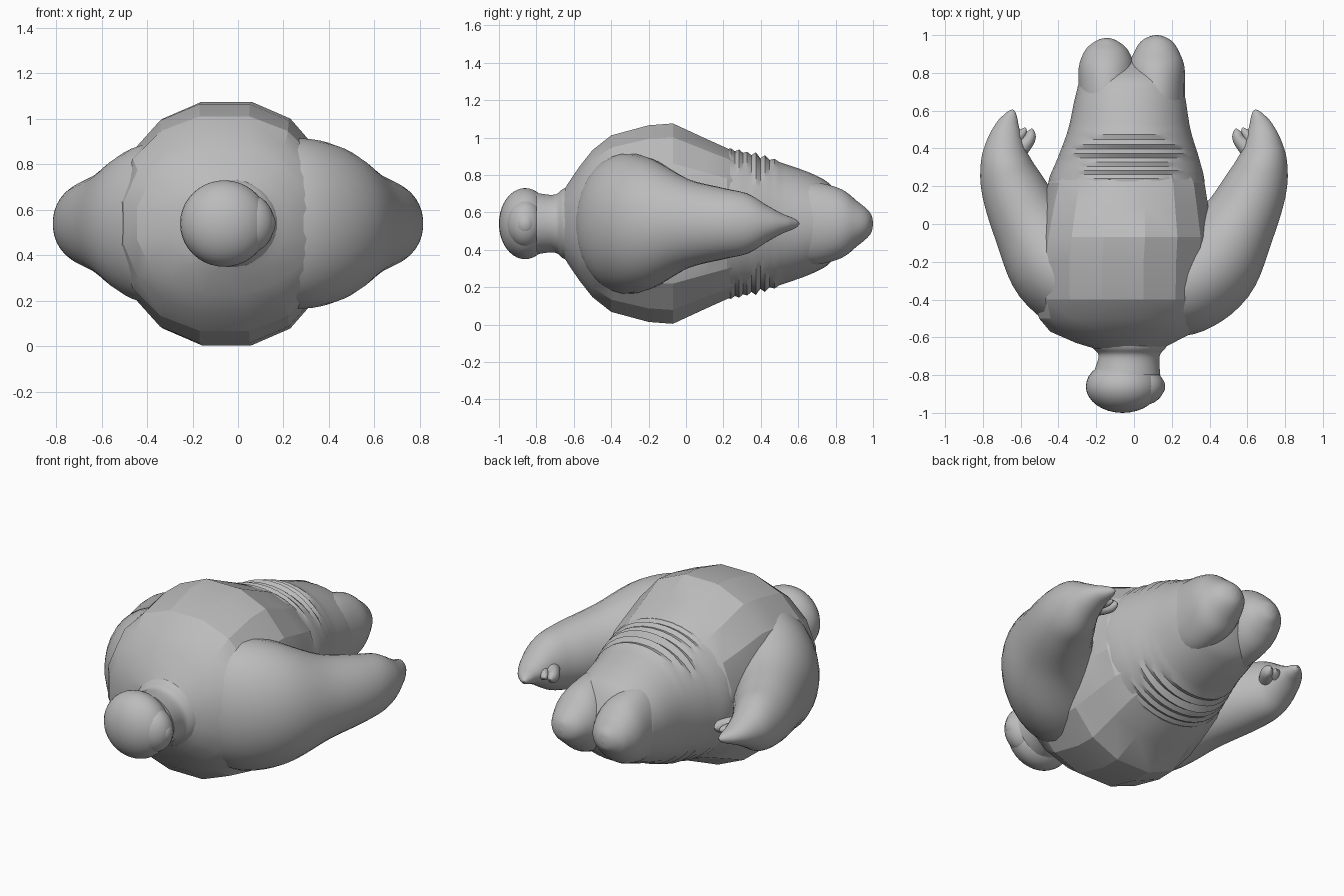
import bpy, bmesh, math, random
from mathutils import Vector

cube = bpy.data.objects.get("Cube")
if cube:
    bpy.data.objects.remove(cube)
random.seed(4)
MID = 0.54  # height of the body axis

grey = bpy.data.materials.new("plain_grey")
grey.use_nodes = True
grey.diffuse_color = (0.5, 0.5, 0.5, 1)
grey.node_tree.nodes["Principled BSDF"].inputs["Base Color"].default_value = (0.5, 0.5, 0.5, 1)


def finish(name, bm, angle):
    bmesh.ops.recalc_face_normals(bm, faces=bm.faces[:])
    mesh = bpy.data.meshes.new(name)
    bm.to_mesh(mesh)
    bm.free()
    mesh.materials.append(grey)
    ob = bpy.data.objects.new(name, mesh)
    bpy.context.collection.objects.link(ob)
    bpy.ops.object.select_all(action='DESELECT')
    ob.select_set(True)
    bpy.context.view_layer.objects.active = ob
    bpy.ops.object.shade_smooth_by_angle(angle=math.radians(angle))
    return ob


def smooth_rows(rows, steps):
    """Catmull-Rom interpolation of every column."""
    pts = [rows[0]] + rows + [rows[-1]]
    out = []
    for a, b, c, d in zip(pts, pts[1:], pts[2:], pts[3:]):
        for s in range(steps):
            t = s / steps
            out.append([0.5 * (2 * q + (r - p) * t + (2 * p - 5 * q + 4 * r - u) * t ** 2
                               + (3 * q - p - 3 * r + u) * t ** 3)
                        for p, q, r, u in zip(a, b, c, d)])
    return out + [rows[-1]]


def fullness(value, power):
    return math.copysign(abs(value) ** power, value)


def loft(name, rows, steps=5, sides=32, angle=35, side=1, folds=None, power=1, turn=False):
    """Rows are x, y, half width, half height; rings turn with the path if asked."""
    rows = smooth_rows(rows, steps)
    bm = bmesh.new()
    rings = []
    for i, (x, y, w, h) in enumerate(rows):
        across = Vector((1, 0, 0))
        if turn:
            a, b = rows[max(i - 1, 0)], rows[min(i + 1, len(rows) - 1)]
            across = Vector((b[1] - a[1], a[0] - b[0], 0)).normalized()
        if folds and folds[0] < y < folds[1]:
            h *= 1 + random.uniform(0.01, 0.04) * (1 if i % 2 else -1)
        ring = []
        for k in range(sides):
            t = math.tau * (k + 0.5) / sides
            p = Vector((x, y, MID)) + across * w * fullness(math.cos(t), power)
            p.z += h * fullness(math.sin(t), power)
            p.x *= side
            ring.append(bm.verts.new(p))
        rings.append(ring)
    for r, s in zip(rings, rings[1:]):
        for k in range(sides):
            n = (k + 1) % sides
            bm.faces.new((r[k], r[n], s[n], s[k]))
    bm.faces.new(rings[0])
    bm.faces.new(rings[-1])
    return finish(name, bm, angle)


def ball(name, centre, size):
    bm = bmesh.new()
    bmesh.ops.create_uvsphere(bm, u_segments=32, v_segments=20, radius=1)
    for v in bm.verts:
        v.co = Vector(c + s * q for c, s, q in zip(centre, size, v.co))
    return finish(name, bm, 40)


# Faceted belly
loft("belly", [(-.03, -.66, .18, .17), (-.05, -.63, .26, .22), (-.06, -.57, .39, .31),
               (-.06, -.5, .45, .4), (-.06, -.4, .475, .48), (-.06, -.2, .48, .535),
               (-.05, -.07, .475, .545), (-.045, .1, .445, .465), (-.04, .22, .42, .41),
               (-.03, .3, .36, .36)],
     steps=1, sides=16, angle=20, power=.9)

# Folded waist and hips
loft("hips", [(-.04, .1, .4, .42), (-.04, .22, .415, .4), (-.03, .35, .375, .375),
              (-.025, .5, .325, .33), (-.02, .68, .29, .265), (-.015, .78, .255, .2),
              (-.01, .86, .12, .06)], steps=6, sides=40, folds=(.24, .5), power=.96)

# Stubby legs
for name, x, tip in (("right_leg", -.145, .985), ("left_leg", .12, 1.0)):
    loft(name, [(x, .55, .15, .22), (x, .7, .15, .22), (x, .83, .148, .185),
                (x, .91, .12, .125), (x, tip - .035, .085, .08),
                (x, tip - .008, .04, .045), (x, tip, .004, .004)])

# Arms with tapering hand, thumb and finger
for name, s in (("right", -1), ("left", 1)):
    loft(name + "_arm", [(.1, -.37, .23, .33), (.25, -.32, .275, .375), (.41, -.2, .27, .345),
                         (.55, 0, .205, .24), (.645, .2, .168, .19), (.68, .33, .134, .16),
                         (.682, .43, .1, .1), (.67, .51, .068, .055), (.655, .56, .042, .035),
                         (.645, .59, .022, .02), (.64, .605, .004, .004)], side=s, turn=True)
    loft(name + "_thumb", [(.62, .38, .05, .05), (.56, .44, .035, .04), (.545, .48, .025, .03),
                           (.54, .505, .004, .004)], sides=16, side=s, turn=True)
    loft(name + "_finger", [(.66, .4, .05, .06), (.61, .46, .03, .035),
                            (.585, .49, .02, .02), (.575, .51, .004, .004)],
         sides=16, side=s, turn=True)

# Neck with a rolled collar
loft("neck", [(-.03, -.56, .26, .25), (-.03, -.62, .22, .205), (-.025, -.66, .19, .185),
              (-.025, -.69, .165, .16), (-.03, -.73, .165, .155), (-.04, -.8, .18, .165)])

# Head turned to its left, with a muzzle
ball("head", (-.06, -.86, MID), (.195, .14, .19))
ball("face", (.045, -.86, MID), (.115, .1, .13))
ball("nose", (.115, -.86, MID), (.05, .055, .065))
